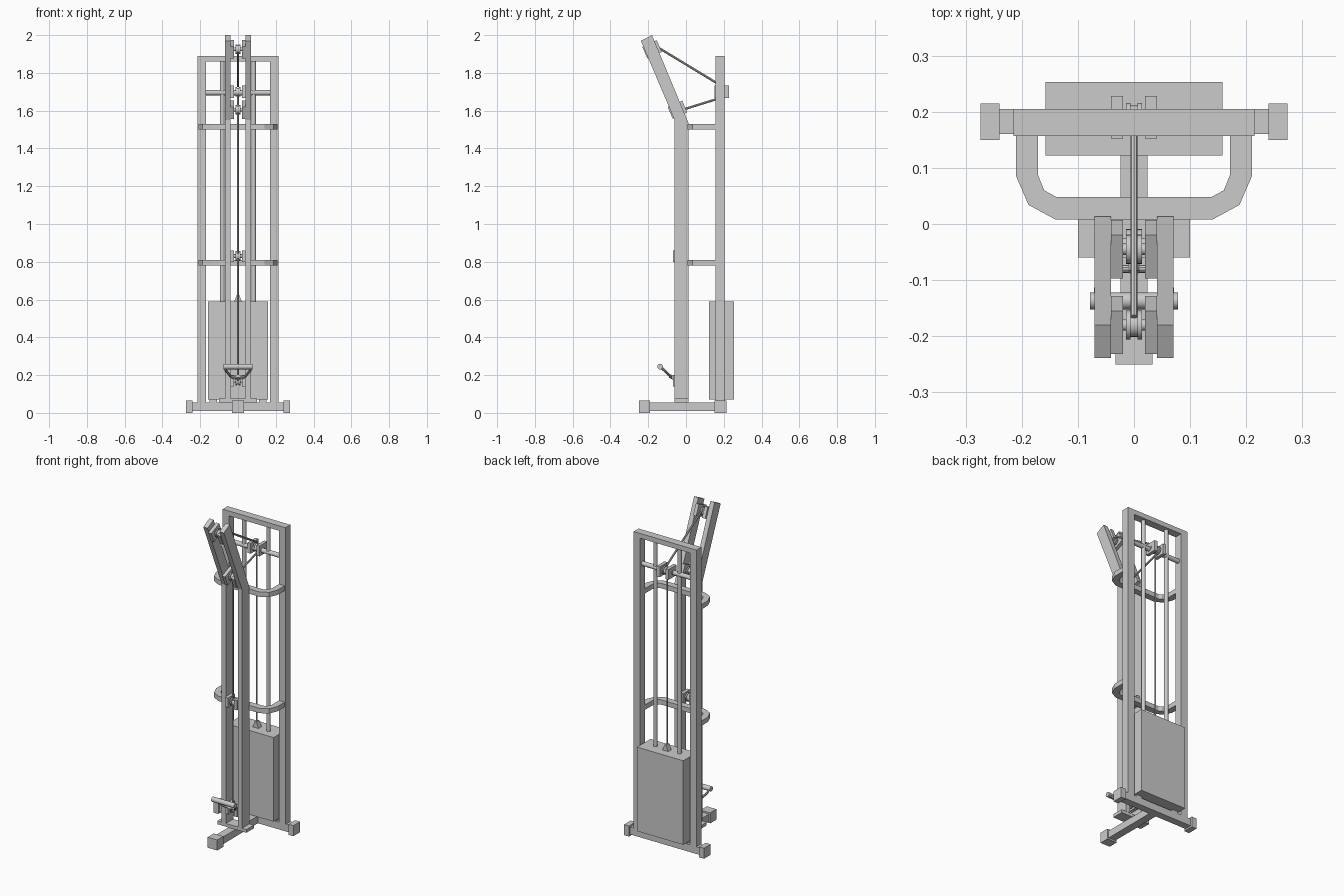
import bpy, bmesh, math
from mathutils import Vector

if "Cube" in bpy.data.objects:
    bpy.data.objects.remove(bpy.data.objects["Cube"], do_unlink=True)

GREY = (0.6, 0.6, 0.6, 1)
steel = bpy.data.materials.new("plain grey")
steel.use_nodes = True
steel.diffuse_color = GREY
steel.node_tree.nodes["Principled BSDF"].inputs["Base Color"].default_value = GREY


def finish(name, bm, smooth=False):
    bmesh.ops.recalc_face_normals(bm, faces=bm.faces)
    mesh = bpy.data.meshes.new(name)
    bm.to_mesh(mesh)
    bm.free()
    mesh.materials.append(steel)
    ob = bpy.data.objects.new(name, mesh)
    bpy.context.collection.objects.link(ob)
    if smooth:
        bpy.ops.object.select_all(action='DESELECT')
        ob.select_set(True)
        bpy.context.view_layer.objects.active = ob
        bpy.ops.object.shade_smooth_by_angle()
    return ob


def prism(name, points, offset):
    """Extrude a closed outline of 3D points along an offset."""
    bm = bmesh.new()
    face = bm.faces.new([bm.verts.new(p) for p in points])
    new = bmesh.ops.extrude_face_region(bm, geom=[face])["geom"]
    bmesh.ops.translate(bm, verts=[v for v in new if isinstance(v, bmesh.types.BMVert)], vec=offset)
    # keep the starting cap
    if not face.is_valid or len(bm.faces) < len(points) + 2:
        bmesh.ops.holes_fill(bm, edges=bm.edges)
    return finish(name, bm)


def box(name, x, y, z):
    return prism(name, [(x[0], y[0], z[0]), (x[1], y[0], z[0]),
                        (x[1], y[1], z[0]), (x[0], y[1], z[0])], (0, 0, z[1] - z[0]))


def rod(name, a, b, r, sides=16):
    a, b = Vector(a), Vector(b)
    bm = bmesh.new()
    bmesh.ops.create_cone(bm, cap_ends=True, segments=sides, radius1=r, radius2=r, depth=(b - a).length)
    bm.transform(Vector((0, 0, 1)).rotation_difference(b - a).to_matrix().to_4x4())
    bmesh.ops.translate(bm, verts=bm.verts, vec=(a + b) / 2)
    return finish(name, bm, True)


def pulley(name, y, z, length, depth, tilt=0):
    """Grooved wheel on an axle between two cheek plates."""
    c, s = math.cos(tilt), math.sin(tilt)
    corners = [(-depth, -length), (depth, -length), (depth, length), (-depth, length)]
    for side, sign in (("left", 1), ("right", -1)):
        prism(f"{name}_{side}_cheek", [(sign * 0.02, y + u * c - v * s, z + u * s + v * c)
                                       for u, v in corners], (sign * 0.021, 0, 0))
        rod(f"{name}_{side}_flange", (sign * 0.006, y, z), (sign * 0.014, y, z), 0.026, 24)
    rod(name + "_wheel", (-0.008, y, z), (0.008, y, z), 0.021, 24)
    rod(name + "_axle", (-0.044, y, z), (0.044, y, z), 0.01)


# Base
box("rear_base_beam", (-0.24, 0.24), (0.16, 0.205), (0.01, 0.055))
box("long_base_beam", (-0.024, 0.024), (-0.2, 0.16), (0.01, 0.055))
box("front_foot", (-0.033, 0.033), (-0.25, -0.19), (0, 0.065))
box("post_base_plate", (-0.1, 0.1), (-0.06, 0.012), (0.055, 0.075))

# Rear frame, front posts and guide rods
box("top_beam", (-0.215, 0.215), (0.157, 0.205), (1.86, 1.89))
for side, s in (("left", 1), ("right", -1)):
    box(side + "_foot", sorted((s * 0.24, s * 0.274)), (0.15, 0.215), (0, 0.065))
    box(side + "_rear_post", sorted((s * 0.17, s * 0.215)), (0.157, 0.205), (0.055, 1.86))
    profile = [(-0.06, 0.075), (0.013, 0.075), (0.013, 1.535),
               (-0.18, 2.0), (-0.239, 1.97), (-0.06, 1.55)]
    prism(side + "_bent_post", [(s * 0.041, y, z) for y, z in profile], (s * 0.029, 0, 0))
    rod(side + "_guide_rod", (s * 0.083, 0.18, 0.58), (s * 0.083, 0.18, 1.87), 0.012)
    box(side + "_stack_foot", sorted((s * 0.11, s * 0.15)), (0.165, 0.2), (0.05, 0.075))

# Curved braces joining posts to frame
outer = [(0.21, 0.16), (0.21, 0.085), (0.188, 0.034), (0.14, 0.008)]
inner = [(0.138, 0.048), (0.16, 0.06), (0.171, 0.087), (0.171, 0.16)]
flip = lambda pts: [(-x, y) for x, y in reversed(pts)]
for label, z in (("lower", 0.78), ("upper", 1.5)):
    loop = outer + flip(outer) + flip(inner) + inner
    prism(label + "_brace", [(x, y, z) for x, y in loop], (0, 0, 0.03))

# Weight stack and lifting eye
box("weight_stack", (-0.158, 0.158), (0.122, 0.253), (0.07, 0.59))
prism("lifting_eye", [(-0.02, 0.172, 0.59), (0.02, 0.172, 0.59), (0.006, 0.172, 0.625),
                      (-0.006, 0.172, 0.625)], (0, 0.03, 0))

# Pulleys and crossbar
rod("pulley_crossbar", (-0.172, 0.18, 1.695), (0.172, 0.18, 1.695), 0.014)
pulley("rear_pulley", 0.19, 1.7, 0.032, 0.038)
tilt = math.atan2(0.18, 0.42)
pulley("top_pulley", -0.18, 1.925, 0.034, 0.042, tilt)
pulley("bend_pulley", -0.045, 1.605, 0.034, 0.042, tilt)
pulley("middle_pulley", -0.035, 0.83, 0.03, 0.034)
pulley("bottom_pulley", -0.035, 0.17, 0.03, 0.034)

# Cables
rod("stack_cable", (0, 0.185, 0.6), (0, 0.185, 1.7), 0.004, 8)
rod("upper_cable", (0, 0.19, 1.73), (0, -0.165, 1.945), 0.006, 8)
rod("lower_cable", (0, 0.19, 1.67), (0, -0.035, 1.6), 0.006, 8)
rod("front_cable", (0, -0.05, 1.6), (0, -0.05, 0.2), 0.004, 8)

# Pull handle with stirrup
rod("handle_grip", (-0.078, -0.137, 0.245), (0.078, -0.137, 0.245), 0.015)
path = [(0.065, -0.137, 0.245), (0.065, -0.115, 0.225), (0.035, -0.08, 0.19)]
path += [(-x, y, z) for x, y, z in reversed(path)]
for i, (a, b) in enumerate(zip(path, path[1:])):
    rod(f"stirrup_part_{i + 1}", a, b, 0.007, 10)
rod("handle_clip", (0, -0.085, 0.195), (0, -0.045, 0.175), 0.01)
